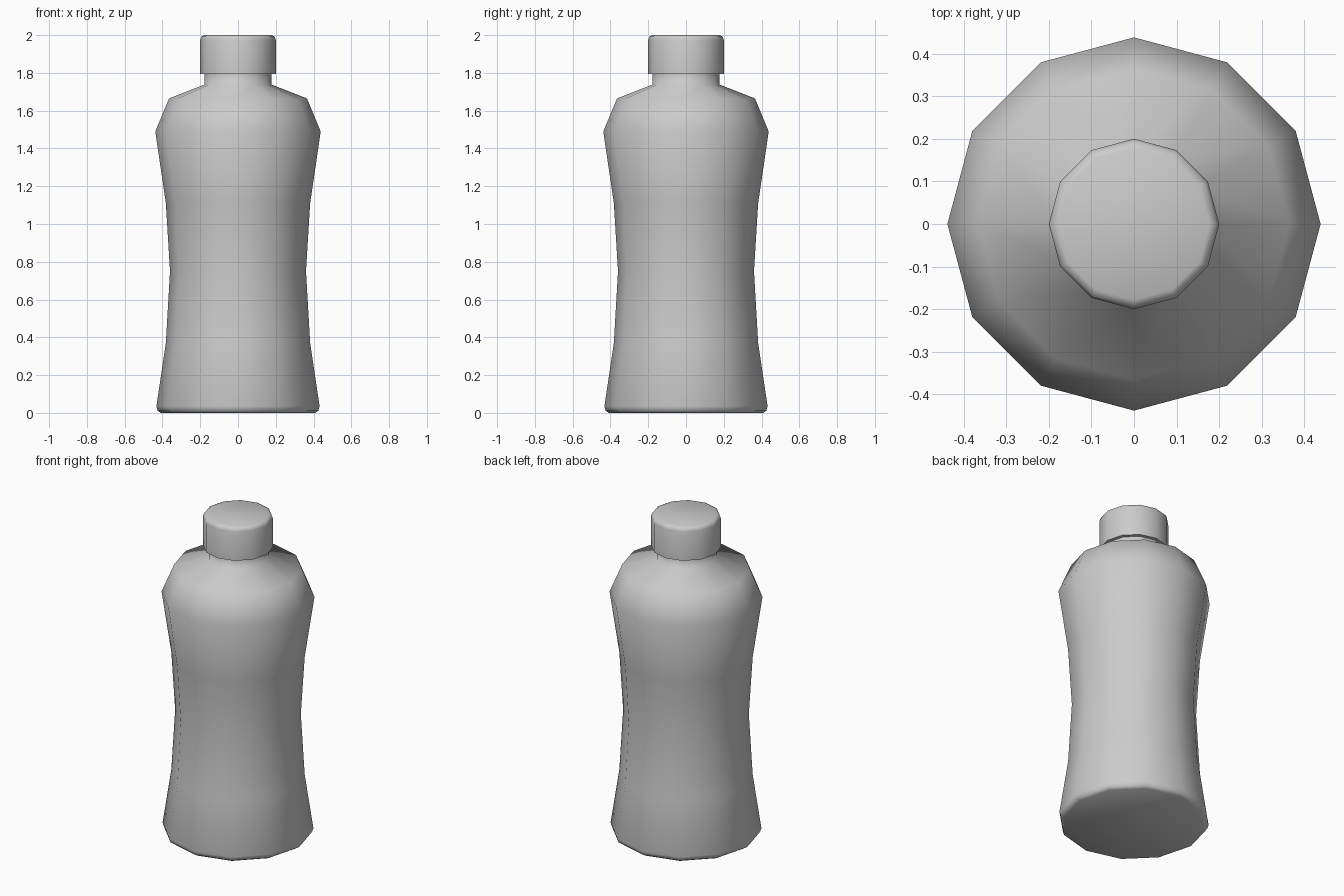
import bpy, bmesh, math

if "Cube" in bpy.data.objects:
    bpy.data.objects.remove(bpy.data.objects["Cube"])

SIDES = 12


def lathe(name, profile):
    """Revolve (radius, height) points around z and close both ends."""
    bm = bmesh.new()
    rings = []
    for r, z in profile:
        rings.append([bm.verts.new((r * math.cos(2 * math.pi * i / SIDES),
                                    r * math.sin(2 * math.pi * i / SIDES), z))
                      for i in range(SIDES)])
    for low, high in zip(rings, rings[1:]):
        for i in range(SIDES):
            j = (i + 1) % SIDES
            bm.faces.new((low[i], low[j], high[j], high[i]))
    bm.faces.new(list(reversed(rings[0])))
    bm.faces.new(rings[-1])
    mesh = bpy.data.meshes.new(name)
    bm.to_mesh(mesh)
    bm.free()
    obj = bpy.data.objects.new(name, mesh)
    bpy.context.collection.objects.link(obj)
    bpy.ops.object.select_all(action='DESELECT')
    obj.select_set(True)
    bpy.context.view_layer.objects.active = obj
    bpy.ops.object.shade_smooth_by_angle(angle=math.radians(75))
    return obj


# Waisted body with rounded foot, sloped shoulder and neck
lathe("bottle_body", [
    (0.408, 0.0), (0.425, 0.011), (0.432, 0.035), (0.382, 0.37),
    (0.36, 0.75), (0.382, 1.11), (0.438, 1.49), (0.365, 1.665),
    (0.178, 1.738), (0.178, 1.80)])

# Screw cap with a softened top edge
lathe("bottle_cap", [
    (0.20, 1.793), (0.20, 1.975), (0.194, 1.992), (0.178, 2.0)])
